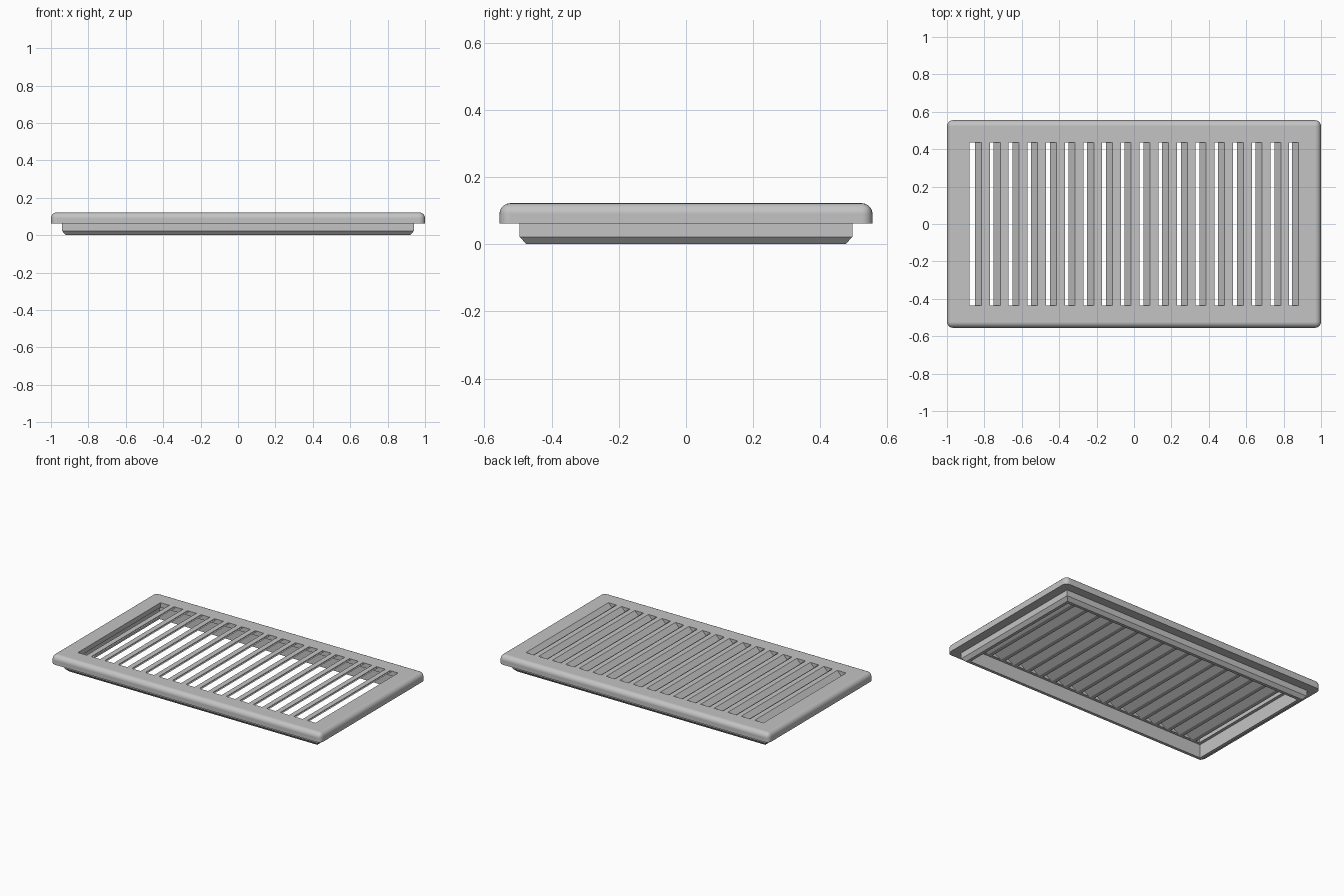
import bpy, bmesh, math
from mathutils import Matrix

if "Cube" in bpy.data.objects:
    bpy.data.objects.remove(bpy.data.objects["Cube"])

metal = bpy.data.materials.new("grey_metal")
metal.diffuse_color = (0.55, 0.55, 0.55, 1)
metal.use_nodes = True
metal.node_tree.nodes["Principled BSDF"].inputs["Base Color"].default_value = metal.diffuse_color

PITCH, COUNT = 0.1, 18
SLOT_W, WIN_X, WIN_Y = 0.065, 0.88, 0.437   # slot width, grille opening
TOP, LIP = 0.122, 0.062                     # plate top and underside
IN_X, IN_Y = 0.90, 0.455                    # inside of the collar
WEB = 0.09                                  # underside of the plate inside the collar
SLAT_Z = 0.086                              # lower edge of the louvres


def add_box(bm, lo, hi):
    size = [b - a for a, b in zip(lo, hi)]
    mid = [(a + b) / 2 for a, b in zip(lo, hi)]
    m = Matrix.Translation(mid) @ Matrix.Diagonal((*size, 1))
    return bmesh.ops.create_cube(bm, size=1, matrix=m)["verts"]


def add_prism(bm, points):
    # x-z cross-section extruded along y across the opening
    front = [bm.verts.new((x, -WIN_Y, z)) for x, z in points]
    back = [bm.verts.new((x, WIN_Y, z)) for x, z in points]
    bm.faces.new(front)
    bm.faces.new(back[::-1])
    for k in range(len(points)):
        n = (k + 1) % len(points)
        bm.faces.new((front[k], back[k], back[n], front[n]))


def finish(bm, name):
    bmesh.ops.recalc_face_normals(bm, faces=bm.faces)
    me = bpy.data.meshes.new(name)
    bm.to_mesh(me)
    bm.free()
    me.materials.append(metal)
    ob = bpy.data.objects.new(name, me)
    bpy.context.collection.objects.link(ob)
    return ob


# Face plate with rounded top rim and corners
bm = bmesh.new()
add_box(bm, (-1, -0.555, LIP), (1, 0.555, TOP))
rim = [e for e in bm.edges if max(v.co.z for v in e.verts) > TOP - 0.001]
bmesh.ops.bevel(bm, geom=rim, offset=0.032, segments=5, profile=0.5,
                affect='EDGES', clamp_overlap=True)
plate = finish(bm, "face_plate")

# Cutters: hollow underside and the grille opening
for name, x, y, z0, z1 in (("hollow_cutter", IN_X, IN_Y, 0, WEB),
                           ("opening_cutter", WIN_X, WIN_Y, 0.01, 0.2)):
    bm = bmesh.new()
    add_box(bm, (-x, -y, z0), (x, y, z1))
    cutter = finish(bm, name)
    cutter.hide_render = cutter.hide_viewport = True
    mod = plate.modifiers.new(name, 'BOOLEAN')
    mod.operation, mod.solver, mod.object = 'DIFFERENCE', 'EXACT', cutter

bpy.context.view_layer.objects.active = plate
plate.select_set(True)
bpy.ops.object.shade_smooth_by_angle(angle=math.radians(35))
normals = plate.modifiers.new("flat_top_normals", 'WEIGHTED_NORMAL')
normals.keep_sharp = True
normals.weight = 100

# Collar: rectangular sleeve with a chamfered lower edge
profile = [(0.94, 0.495, LIP), (0.94, 0.495, 0.022), (0.92, 0.475, 0),
           (IN_X, IN_Y, 0), (IN_X, IN_Y, LIP)]
bm = bmesh.new()
rings = [[bm.verts.new((sx * x, sy * y, z))
          for sx, sy in ((-1, -1), (1, -1), (1, 1), (-1, 1))]
         for x, y, z in profile]
for a, b in zip(rings, rings[1:] + rings[:1]):
    for k in range(4):
        n = (k + 1) % 4
        bm.faces.new((a[k], a[n], b[n], b[k]))
finish(bm, "collar")

# Louvres: flat-topped bars leaning down to the left, with a small step on the right
bm = bmesh.new()
for i in range(COUNT - 1):
    x = -WIN_X + SLOT_W + i * PITCH
    add_prism(bm, [(x, TOP), (x + 0.035, TOP), (x + 0.035, TOP - 0.004),
                   (x + 0.045, TOP - 0.005), (x - 0.007, SLAT_Z), (x - 0.035, SLAT_Z)])
# The last louvre dies into the right side of the plate
add_prism(bm, [(WIN_X, TOP), (WIN_X, WEB), (WIN_X - 0.007, SLAT_Z),
               (WIN_X - 0.035, SLAT_Z)])
finish(bm, "louvres")
